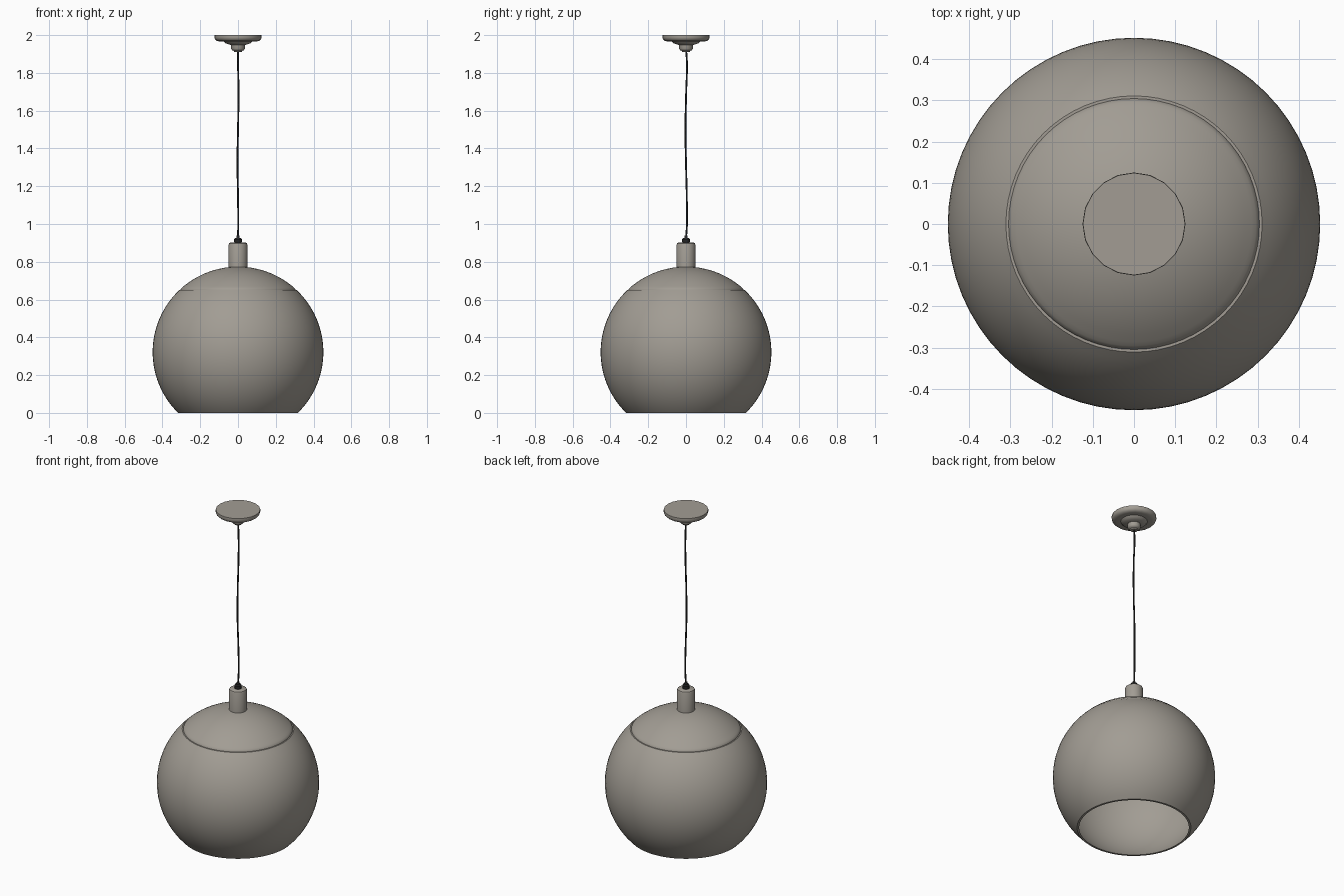
import bpy, bmesh, math
from mathutils import Vector

cube = bpy.data.objects.get("Cube")
if cube:
    bpy.data.objects.remove(cube)


def material(name, rgb):
    m = bpy.data.materials.new(name)
    m.use_nodes = True
    col = (*rgb, 1)
    m.diffuse_color = col
    m.node_tree.nodes["Principled BSDF"].inputs["Base Color"].default_value = col
    return m


grey = material("warm grey", (0.36, 0.335, 0.295))
dark = material("black cable", (0.02, 0.02, 0.02))


def lathe(name, profile, mat, segments=64, angle=35):
    """Spin a profile of (radius, height) points about the z axis."""
    bm = bmesh.new()
    verts = [bm.verts.new((r, 0, z)) for r, z in profile]
    edges = [bm.edges.new(pair) for pair in zip(verts, verts[1:])]
    bmesh.ops.spin(bm, geom=verts + edges, axis=(0, 0, 1), cent=(0, 0, 0),
                   angle=math.tau, steps=segments, use_duplicate=False)
    bmesh.ops.remove_doubles(bm, verts=bm.verts, dist=0.0002)
    bmesh.ops.recalc_face_normals(bm, faces=bm.faces)
    me = bpy.data.meshes.new(name)
    bm.to_mesh(me)
    bm.free()
    ob = bpy.data.objects.new(name, me)
    bpy.context.collection.objects.link(ob)
    me.materials.append(mat)
    bpy.ops.object.select_all(action='DESELECT')
    ob.select_set(True)
    bpy.context.view_layer.objects.active = ob
    bpy.ops.object.shade_smooth_by_angle(angle=math.radians(angle))
    return ob


CENTRE, RADIUS, WALL = 0.322, 0.452, 0.008


def arc(radius, z0, z1, steps):
    """Points on the globe's outline from height z0 to z1."""
    a0, a1 = (math.asin((z - CENTRE) / radius) for z in (z0, z1))
    angles = [a0 + (a1 - a0) * i / steps for i in range(steps + 1)]
    return [(radius * math.cos(a), CENTRE + radius * math.sin(a)) for a in angles]


# Open globe shade: outer skin, rolled seam edge, inner skin, closed at the rim
outer = arc(RADIUS, 0, 0.65, 28)
inner = arc(RADIUS - WALL, 0.65, 0, 28)
lathe("globe_shade", outer + inner + outer[:1], grey)

# Domed cap with a rounded edge tucked into the seam
dome = arc(RADIUS, 0.774, 0.672, 14)
lip = [(0.296, 0.664), (0.303, 0.656), (0.305, 0.648), (0.303, 0.640)]
under = arc(RADIUS - WALL, 0.640, 0.7655, 14)
lathe("shade_cap", [(0, 0.774)] + dome + lip + under + [(0, 0.7655)], grey)

# Lamp holder above the cap
lathe("socket_housing", [(0, 0.762), (0.05, 0.762), (0.05, 0.89), (0.047, 0.898),
                         (0.041, 0.902), (0, 0.902)], grey, 32)
lathe("cable_gland", [(0, 0.90), (0.019, 0.90), (0.021, 0.908), (0.021, 0.919),
                      (0.016, 0.926), (0.009, 0.927), (0.007, 0.94), (0, 0.94)], dark, 16)

# Ceiling canopy and strain relief
lathe("ceiling_canopy", [(0, 2.0), (0.124, 2.0), (0.125, 1.988), (0.122, 1.978),
                         (0.113, 1.970), (0.1, 1.967), (0.075, 1.967), (0.066, 1.957),
                         (0.052, 1.952), (0.038, 1.948), (0, 1.948)], grey, 20)
lathe("canopy_cup", [(0, 1.955), (0.036, 1.955), (0.036, 1.928), (0.031, 1.920),
                     (0.022, 1.916), (0.02, 1.91), (0, 1.91)], grey, 20)

# Slightly wavy hanging cable
path = [(0, 0, 0.92), (0.001, 0.005, 1.0), (0, 0.004, 1.15), (-0.003, 0, 1.32),
        (0, -0.003, 1.5), (0.003, 0.001, 1.7), (0, 0.005, 1.85), (0, 0, 1.93)]
curve = bpy.data.curves.new("cable", 'CURVE')
curve.dimensions = '3D'
curve.bevel_depth = 0.0048
curve.bevel_resolution = 2
curve.resolution_u = 6
spline = curve.splines.new('BEZIER')
spline.bezier_points.add(len(path) - 1)
for bp, p in zip(spline.bezier_points, path):
    bp.co = Vector(p)
    bp.handle_left_type = bp.handle_right_type = 'AUTO'
curve.materials.append(dark)
cable = bpy.data.objects.new("cable", curve)
bpy.context.collection.objects.link(cable)
